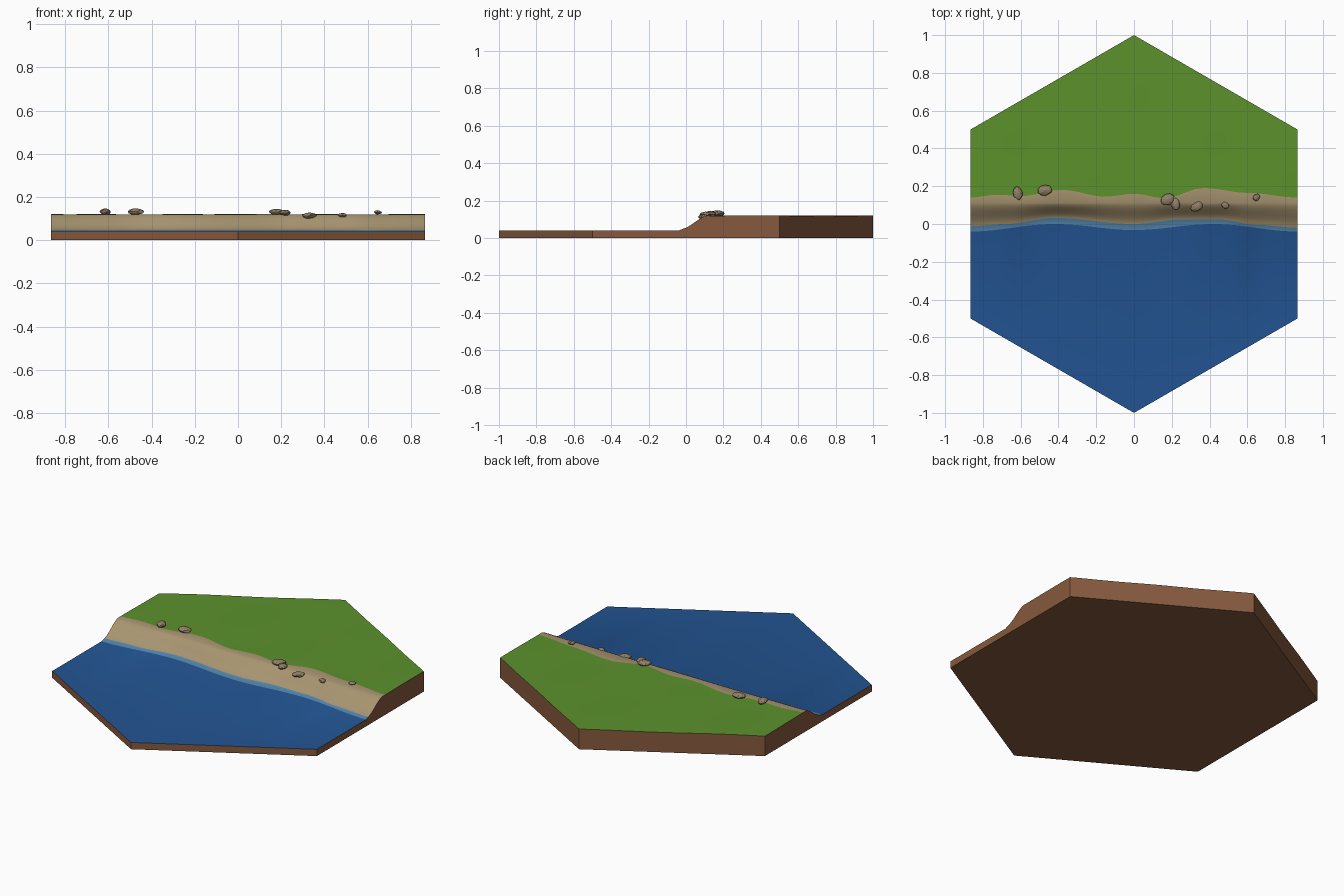
import bpy, bmesh, math, random
from mathutils import Vector

if "Cube" in bpy.data.objects:
    bpy.data.objects.remove(bpy.data.objects["Cube"])

random.seed(4)
HALF_W = math.sqrt(3) / 2
COLS = 64
WATER_Z, LAND_Z = 0.04, 0.12


def material(name, srgb):
    m = bpy.data.materials.new(name)
    lin = [((c / 255 + 0.055) / 1.055) ** 2.4 for c in srgb]
    m.diffuse_color = (*lin, 1)
    m.use_nodes = True
    m.node_tree.nodes["Principled BSDF"].inputs["Base Color"].default_value = m.diffuse_color
    return m


GRASS = material("grass green", (92, 146, 44))
SAND = material("sand", (168, 149, 113))
FOAM = material("shallow water", (82, 133, 172))
WATER = material("deep water", (34, 84, 146))
EARTH = material("earth brown", (134, 89, 61))
ROCK = material("rock", (146, 128, 104))


def curve(points, x):
    """Smooth wavy line through a few control points."""
    for (x0, y0), (x1, y1) in zip(points, points[1:]):
        if x <= x1 + 1e-6:
            t = (x - x0) / (x1 - x0)
            return y0 + (y1 - y0) * (1 - math.cos(math.pi * t)) / 2
    return points[-1][1]


SHORE = [(-0.87, -0.04), (-0.42, 0.0), (0.0, -0.032), (0.42, 0.0), (0.87, -0.04)]
BEACH = [(-0.87, -0.012), (-0.68, 0.0), (-0.42, 0.032), (0.0, 0.0),
         (0.25, 0.024), (0.45, 0.024), (0.65, -0.005), (0.87, -0.02)]
TURF = [(-0.87, 0.14), (-0.72, 0.155), (-0.6, 0.148), (-0.38, 0.18), (-0.15, 0.145),
        (0.0, 0.16), (0.16, 0.137), (0.37, 0.19), (0.6, 0.165), (0.87, 0.14)]


def land_height(x, y):
    return LAND_Z - 0.001 + 0.0018 * math.sin(9 * x + 2 * y) * math.sin(8 * y - 3 * x + 1)


def column(x):
    """Points of one cross-section, from the front rim to the back rim."""
    rim = 1 - abs(x) * 0.5 / HALF_W
    shore, beach, turf = (curve(c, x) for c in (SHORE, BEACH, TURF))
    pts = [(-rim, WATER_Z), (shore, WATER_Z)]
    # sloping bank: shallow edge, then an S-shaped rise to the crest
    crest = 0.112
    pts.append((beach, WATER_Z + 0.008))
    for i in range(1, 8):
        t = i / 7
        s = 0.35 * t + 0.65 * t * t * (3 - 2 * t)
        pts.append((beach + (crest - beach) * t,
                    WATER_Z + 0.008 + (LAND_Z - WATER_Z - 0.008) * s))
    pts.append((turf, land_height(x, turf)))
    for i in range(1, 11):
        y = turf + (rim - turf) * i / 10
        pts.append((y, land_height(x, y)))
    return [Vector((x, y, z)) for y, z in pts]


# Hexagonal coast tile: terrain top, walls and underside
bm = bmesh.new()
grid = [[bm.verts.new(p) for p in column(-HALF_W + 2 * HALF_W * i / COLS)]
        for i in range(COLS + 1)]
for a, b in zip(grid, grid[1:]):
    for r in range(len(a) - 1):
        f = bm.faces.new((a[r], b[r], b[r + 1], a[r + 1]))
        f.material_index = 0 if r == 0 else 1 if r == 1 else 2 if r < 10 else 3
rim_edges = [e for e in bm.edges if e.is_boundary]
ext = bmesh.ops.extrude_edge_only(bm, edges=rim_edges)["geom"]
for g in ext:
    if isinstance(g, bmesh.types.BMVert):
        g.co.z = 0
    elif isinstance(g, bmesh.types.BMFace):
        g.material_index = 4
base = bmesh.ops.contextual_create(
    bm, geom=[e for e in bm.edges if e.is_boundary])["faces"]
for f in base:
    f.material_index = 4
bmesh.ops.recalc_face_normals(bm, faces=bm.faces[:])
mesh = bpy.data.meshes.new("coast_tile")
bm.to_mesh(mesh)
bm.free()
for m in (WATER, FOAM, SAND, GRASS, EARTH):
    mesh.materials.append(m)
tile = bpy.data.objects.new("coast_tile", mesh)
bpy.context.collection.objects.link(tile)
bpy.context.view_layer.objects.active = tile
tile.select_set(True)
bpy.ops.object.shade_smooth_by_angle(angle=math.radians(35))


# Faceted boulders along the top of the bank
def rock(i, x, y, z, rx, ry, rz, turn):
    bm = bmesh.new()
    bmesh.ops.create_icosphere(bm, subdivisions=2, radius=1)
    lumps = [Vector([random.uniform(-1, 1) for _ in range(3)]).normalized() for _ in range(7)]
    for v in bm.verts:
        for n in lumps:          # flatten the ball against random planes
            over = v.co.dot(n) - 0.8
            if over > 0:
                v.co -= n * over
    for v in bm.verts:
        v.co = Vector((v.co.x * rx, v.co.y * ry, v.co.z * rz))
    me = bpy.data.meshes.new(f"rock_{i}")
    bm.to_mesh(me)
    bm.free()
    me.materials.append(ROCK)
    ob = bpy.data.objects.new(f"rock_{i}", me)
    ob.location = (x, y, z)
    ob.rotation_euler.z = math.radians(turn)
    bpy.context.collection.objects.link(ob)


ROCKS = [(-0.615, 0.162, 0.131, 0.026, 0.037, 0.016, 10),
         (-0.47, 0.178, 0.132, 0.041, 0.029, 0.016, 5),
         (0.178, 0.13, 0.130, 0.040, 0.030, 0.015, 20),
         (0.218, 0.106, 0.127, 0.025, 0.034, 0.014, 15),
         (0.332, 0.093, 0.113, 0.036, 0.027, 0.015, 35),
         (0.482, 0.100, 0.115, 0.023, 0.018, 0.012, -35),
         (0.648, 0.142, 0.129, 0.018, 0.021, 0.010, -25)]
for i, r in enumerate(ROCKS, 1):
    rock(i, *r)
